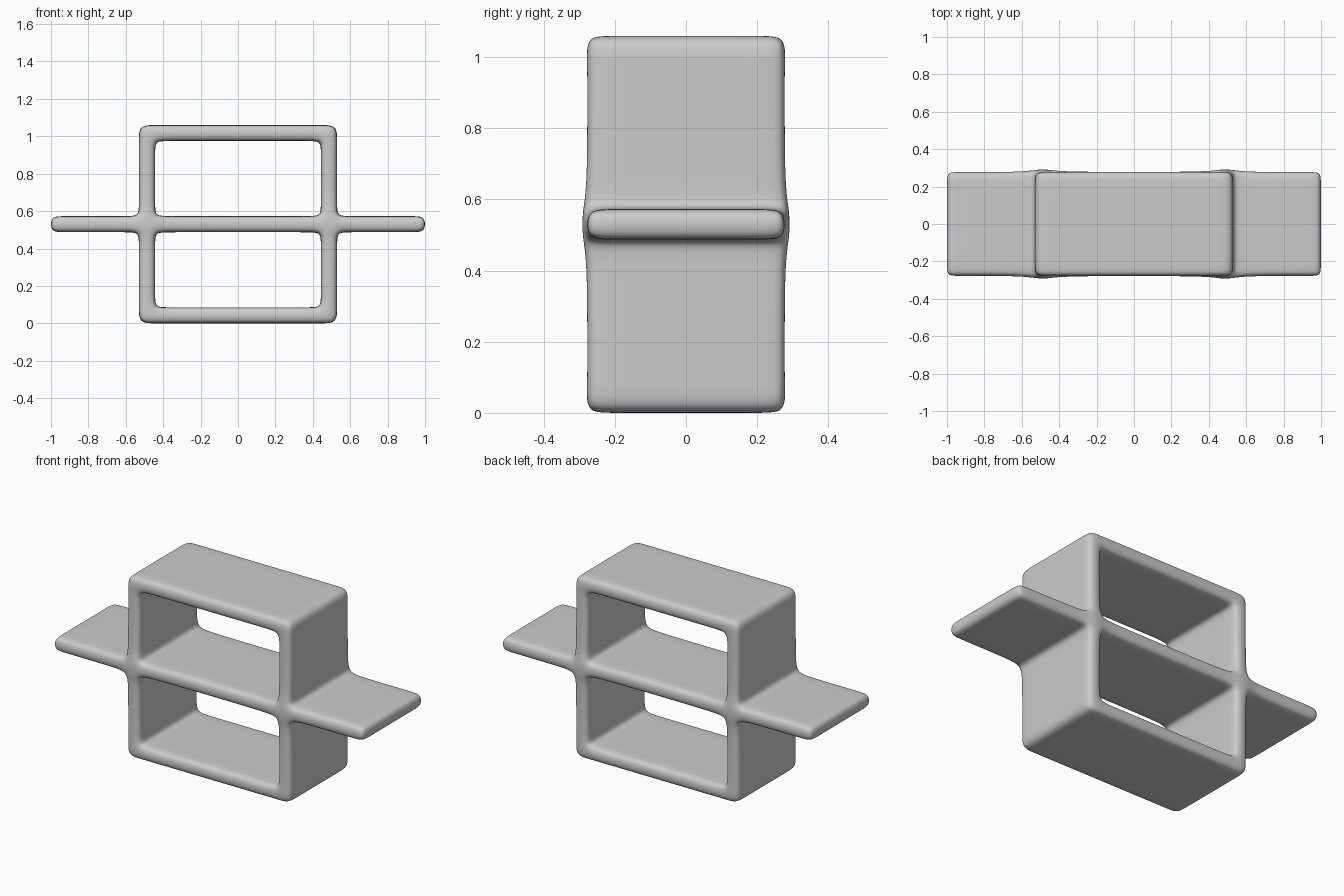
import bpy
import bmesh

cube = bpy.data.objects.get("Cube")
if cube:
    bpy.data.objects.remove(cube, do_unlink=True)

# Single pale grey finish
grey = bpy.data.materials.new("pale_grey")
grey.use_nodes = True
colour = (0.6, 0.6, 0.6, 1)
grey.diffuse_color = colour
grey.node_tree.nodes["Principled BSDF"].inputs["Base Color"].default_value = colour

# Cage lines: walls and boards, with holding lines beside each joint
half_x = [0.38, 0.443, 0.53, 0.595, 0.94, 1.002]
xs = [-x for x in reversed(half_x)] + half_x
half_z = [0.043, 0.105, 0.385, 0.445, 0.53]
zs = [0.53 - z for z in reversed(half_z)] + [0.53 + z for z in half_z]
ys = [-0.28, -0.22, 0.22, 0.28]
WALL_IN, WALL_OUT = half_x[1], half_x[2]
BOARD = half_z[0]


def solid(i, k):
    """True where the front profile is filled."""
    if not (0 <= i < len(xs) - 1 and 0 <= k < len(zs) - 1):
        return False
    x = abs(xs[i] + xs[i + 1]) / 2
    z = abs((zs[k] + zs[k + 1]) / 2 - 0.53)
    middle_board = z < BOARD
    wall = WALL_IN < x < WALL_OUT
    outer_board = z > half_z[3] and x < WALL_OUT
    return middle_board or wall or outer_board


bm = bmesh.new()
verts = {}


def vert(i, j, k):
    if (i, j, k) not in verts:
        x, y, z = xs[i], ys[j], zs[k]
        # The crossings swell slightly at front and back
        if WALL_IN <= abs(x) <= WALL_OUT and abs(z - 0.53) < BOARD + 0.01:
            y *= 1.045
        verts[i, j, k] = bm.verts.new((x, y, z))
    return verts[i, j, k]


def face(*corners):
    bm.faces.new([vert(*c) for c in corners])


for i in range(len(xs) - 1):
    for k in range(len(zs) - 1):
        if not solid(i, k):
            continue
        # Front and back faces
        for j in (0, len(ys) - 1):
            face((i, j, k), (i + 1, j, k), (i + 1, j, k + 1), (i, j, k + 1))
        # Exposed sides, tops and undersides
        for j in range(len(ys) - 1):
            for side in (0, 1):
                if not solid(i + 2 * side - 1, k):
                    a = i + side
                    face((a, j, k), (a, j + 1, k), (a, j + 1, k + 1), (a, j, k + 1))
                if not solid(i, k + 2 * side - 1):
                    c = k + side
                    face((i, j, c), (i + 1, j, c), (i + 1, j + 1, c), (i, j + 1, c))

bmesh.ops.recalc_face_normals(bm, faces=bm.faces)
for f in bm.faces:
    f.smooth = True

mesh = bpy.data.meshes.new("shelf_unit")
bm.to_mesh(mesh)
bm.free()
mesh.materials.append(grey)
shelf = bpy.data.objects.new("shelf_unit", mesh)
bpy.context.collection.objects.link(shelf)

# Soft rounded edges
soft = shelf.modifiers.new("soft_edges", "SUBSURF")
soft.levels = soft.render_levels = 3
